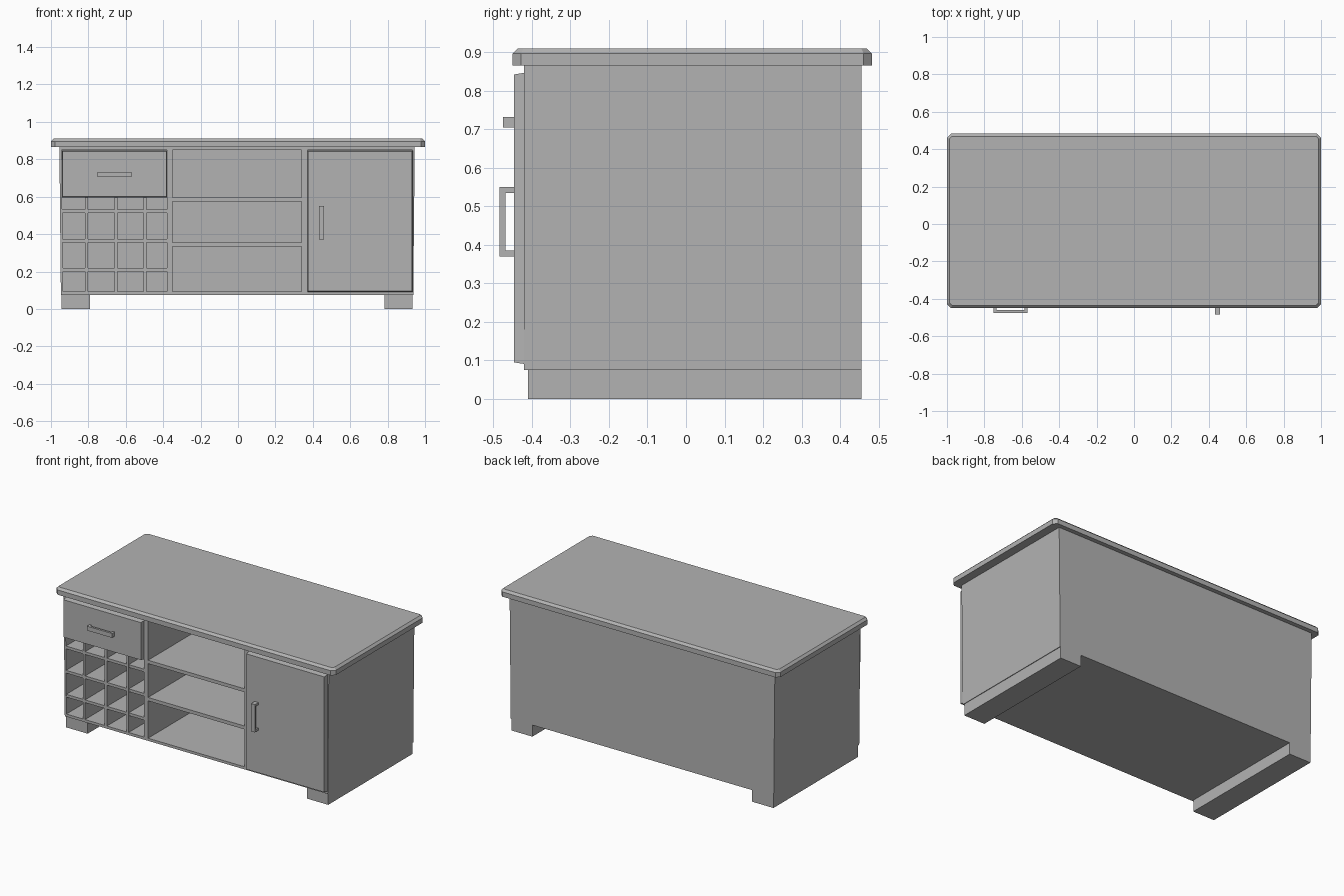
import bpy
import bmesh

cube = bpy.data.objects.get("Cube")
if cube:
    bpy.data.objects.remove(cube, do_unlink=True)

GREY = (0.45, 0.45, 0.45, 1)
mat = bpy.data.materials.new("plain grey")
mat.use_nodes = True
mat.diffuse_color = GREY
mat.node_tree.nodes["Principled BSDF"].inputs["Base Color"].default_value = GREY


def finish(name, bm):
    bmesh.ops.recalc_face_normals(bm, faces=bm.faces)
    mesh = bpy.data.meshes.new(name)
    bm.to_mesh(mesh)
    bm.free()
    mesh.materials.append(mat)
    obj = bpy.data.objects.new(name, mesh)
    bpy.context.collection.objects.link(obj)
    return obj


def add_box(bm, x, y, z):
    verts = bmesh.ops.create_cube(bm, size=1)["verts"]
    for v in verts:
        v.co = [r[0] if c < 0 else r[1] for c, r in zip(v.co, (x, y, z))]
    return verts


def box(name, x, y, z):
    bm = bmesh.new()
    add_box(bm, x, y, z)
    return finish(name, bm)


FRONT, BACK = -0.42, 0.455
BASE, TOP = 0.075, 0.865
INSIDE = 0.435
MID = -0.005           # cabinet centre line

# Worktop: clipped corners and a chamfered upper rim
bm = bmesh.new()
add_box(bm, (-1, 1), (-0.45, 0.483), (TOP, 0.91))
corners = [e for e in bm.edges if abs(e.verts[0].co.z - e.verts[1].co.z) > 0.01]
bmesh.ops.bevel(bm, geom=corners, offset=0.022, segments=1, affect='EDGES')
rim = [e for e in bm.edges if min(v.co.z for v in e.verts) > 0.9]
bmesh.ops.bevel(bm, geom=rim, offset=0.014, segments=1, affect='EDGES')
finish("worktop", bm)

# Sides lean in slightly towards the floor
for name, s in (("right_side", -1), ("left_side", 1)):
    bm = bmesh.new()
    xs = sorted((MID + s * 0.95, MID + s * 0.938))
    for v in add_box(bm, xs, (FRONT, BACK), (BASE, TOP)):
        if v.co.z < 0.5:
            v.co.x -= s * 0.008
    finish(name, bm)

# Carcass panels
WIDE = (MID - 0.941, MID + 0.941)
box("back_panel", WIDE, (INSIDE, BACK), (BASE, TOP))
box("floor_panel", WIDE, (FRONT, INSIDE), (BASE, 0.092))
box("top_rail", WIDE, (FRONT, INSIDE), (0.85, TOP))
box("rack_partition", (-0.38, -0.35), (FRONT, INSIDE), (BASE, TOP))
box("cupboard_partition", (0.34, 0.372), (FRONT, INSIDE), (BASE, TOP))
box("drawer_floor", (-0.945, -0.37), (FRONT, INSIDE), (0.598, 0.612))

# Open shelves
for name, z in (("upper_shelf", 0.575), ("lower_shelf", 0.334)):
    box(name, (-0.355, 0.345), (FRONT, INSIDE), (z, z + 0.022))

# Bottle rack lattice
for i, x in enumerate((-0.81, -0.653, -0.497)):
    box(f"rack_upright_{i}", (x - 0.008, x + 0.008), (FRONT, INSIDE), (0.08, 0.605))
for i, z in enumerate((0.21, 0.365, 0.522)):
    box(f"rack_shelf_{i}", (-0.945, -0.375), (FRONT + 0.001, INSIDE), (z - 0.009, z + 0.009))


# Drawer and door fronts with sloping edges
def front_panel(name, x, z):
    bm = bmesh.new()
    cx, cz = sum(x) / 2, sum(z) / 2
    for v in add_box(bm, x, (-0.447, FRONT + 0.004), z):
        if v.co.y < FRONT:
            v.co.x += 0.005 if v.co.x < cx else -0.005
            v.co.z += 0.005 if v.co.z < cz else -0.005
    finish(name, bm)


front_panel("drawer_front", (-0.942, -0.378), (0.595, 0.847))
front_panel("door_front", (0.37, 0.935), (0.09, 0.847))


# Handles: a bar on two stand-offs
def handle(name, lo, hi, tip, thick, axis):
    bm = bmesh.new()
    x, z = (lo[0], hi[0]), (lo[1], hi[1])
    add_box(bm, x, (tip, tip + thick), z)
    for end in (0, 1):
        span = [x, z][axis]
        part = (span[0], span[0] + 0.015) if end == 0 else (span[1] - 0.015, span[1])
        px, pz = (part, z) if axis == 0 else (x, part)
        add_box(bm, px, (tip + thick, -0.446), pz)
    finish(name, bm)


handle("drawer_handle", (-0.75, 0.704), (-0.57, 0.732), -0.475, 0.014, 0)
handle("door_handle", (0.432, 0.37), (0.459, 0.55), -0.484, 0.015, 1)

# Plinth feet running front to back
box("right_foot", (-0.945, -0.79), (-0.41, BACK), (0, BASE))
box("left_foot", (0.782, 0.933), (-0.41, BACK), (0, BASE))
